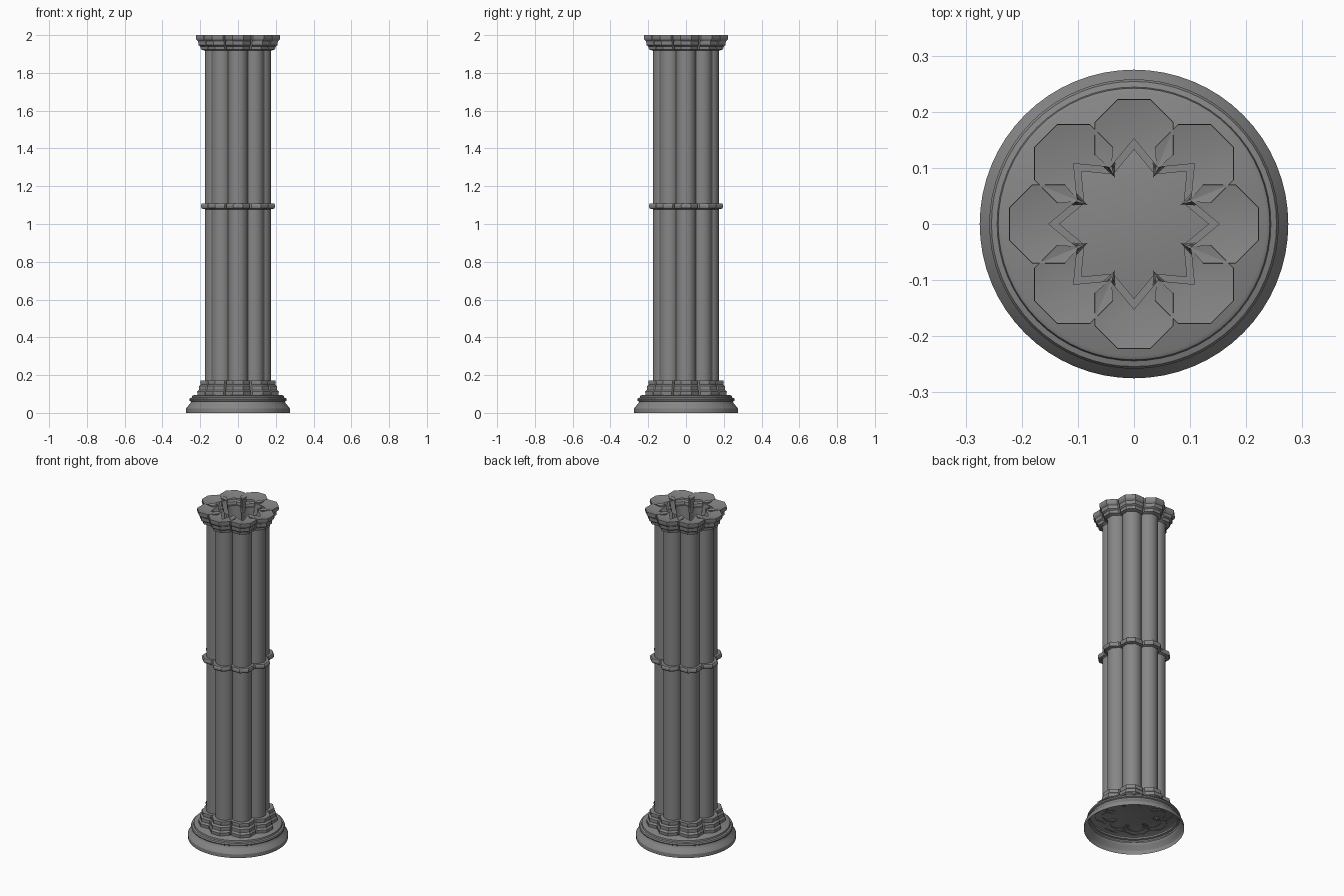
import bpy, bmesh, math
from mathutils import Matrix, Vector

if "Cube" in bpy.data.objects:
    bpy.data.objects.remove(bpy.data.objects["Cube"])

# C-shaped octagon outline (open toward the column axis), unit apothem
OCT = [(0.62, -0.75), (1, -0.414), (1, 0.414), (0.414, 1),
       (-0.414, 1), (-1, 0.414), (-1, -0.414), (-0.62, -0.75)]
# round outline for the shafts
A0, A1, N = math.radians(-28), math.radians(208), 20
ARC = [(math.cos(A0 + (A1 - A0) * i / N), math.sin(A0 + (A1 - A0) * i / N))
       for i in range(N + 1)]

stone = bpy.data.materials.new("dark_stone")
stone.diffuse_color = (0.24, 0.24, 0.24, 1)
stone.use_nodes = True
stone.node_tree.nodes["Principled BSDF"].inputs["Base Color"].default_value = stone.diffuse_color


def finish(bm, name):
    me = bpy.data.meshes.new(name)
    bm.to_mesh(me)
    bm.free()
    me.materials.append(stone)
    ob = bpy.data.objects.new(name, me)
    bpy.context.collection.objects.link(ob)
    bpy.ops.object.select_all(action='DESELECT')
    ob.select_set(True)
    bpy.context.view_layer.objects.active = ob
    bpy.ops.object.shade_smooth_by_angle(angle=math.radians(30))
    return ob


def petals(name, outline, profile, cap=True, dip=0.0):
    """Loft the outline through (outer reach, z) steps, repeated 8 times round."""
    bm = bmesh.new()
    for k in range(8):
        rot = Matrix.Rotation(k * math.pi / 4, 4, 'Z')
        rings = []
        for reach, z in profile:
            a = 0.053 + (reach - 0.175) * 0.36
            c = reach - a
            rings.append([bm.verts.new(rot @ Vector((x * a, c + y * a, z)))
                          for x, y in outline])
        for lo, hi in zip(rings, rings[1:]):
            for i in range(len(outline) - 1):
                bm.faces.new((lo[i], lo[i + 1], hi[i + 1], hi[i]))
        if cap:
            # top fanned from the slightly sunken inner point
            mid = bm.verts.new(rot @ Vector((0, c, z - dip)))
            for i in range(len(outline) - 1):
                bm.faces.new((hi[i], hi[i + 1], mid))
    return finish(bm, name)


def lathe(name, profile, steps=64):
    bm = bmesh.new()
    vs = [bm.verts.new((r, 0, z)) for r, z in profile]
    es = [bm.edges.new(p) for p in zip(vs, vs[1:])]
    bmesh.ops.spin(bm, geom=vs + es, cent=(0, 0, 0), axis=(0, 0, 1),
                   angle=2 * math.pi, steps=steps)
    bmesh.ops.remove_doubles(bm, verts=bm.verts, dist=1e-5)
    bmesh.ops.recalc_face_normals(bm, faces=bm.faces)
    return finish(bm, name)


# round plinth, open underneath
lathe("plinth", [(0.275, 0), (0.275, 0.022), (0.27, 0.03), (0.257, 0.045), (0.25, 0.055),
                 (0.249, 0.06), (0.256, 0.064), (0.258, 0.071), (0.254, 0.078),
                 (0.244, 0.081), (0.242, 0.09), (0.235, 0.094), (0, 0.094)])

# clustered shafts
petals("shafts", ARC, [(0.175, 0.09), (0.175, 1.93)], cap=False)

# stepped foot moulding
petals("foot_moulding", OCT, [(0.214, 0.09), (0.216, 0.112), (0.207, 0.122), (0.207, 0.142),
                              (0.197, 0.15), (0.2, 0.16), (0.198, 0.172)])

# band round the middle
petals("middle_band", OCT, [(0.175, 1.078), (0.192, 1.082), (0.197, 1.09),
                            (0.197, 1.1), (0.192, 1.108)])

# stepped capital
petals("capital", OCT, [(0.175, 1.918), (0.196, 1.924), (0.199, 1.94), (0.209, 1.947),
                        (0.211, 1.968), (0.22, 1.976), (0.223, 1.982), (0.222, 2.0)],
       dip=0.015)
